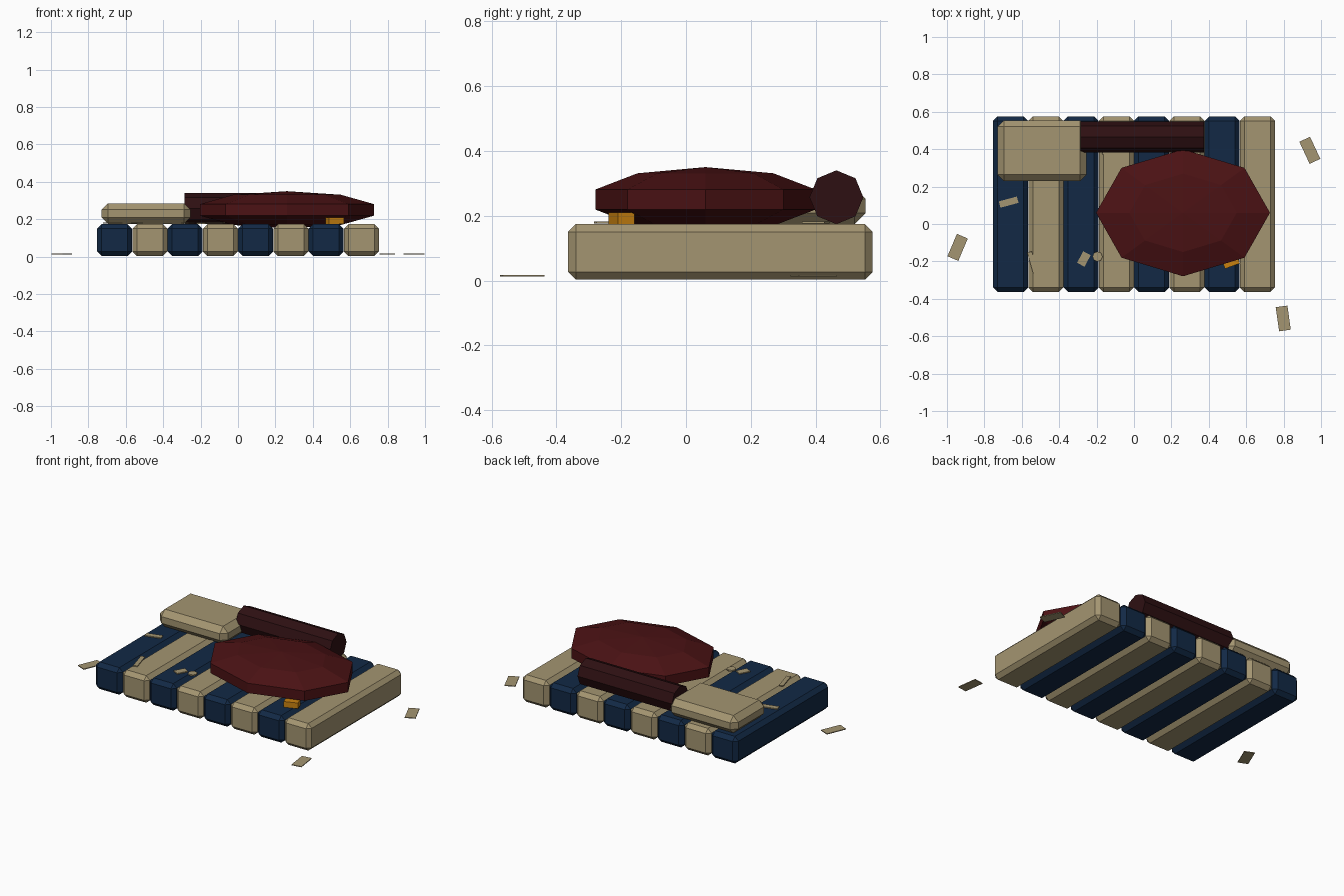
import bpy, bmesh, math
from mathutils import Matrix, Vector

if "Cube" in bpy.data.objects:
    bpy.data.objects.remove(bpy.data.objects["Cube"])


def material(name, rgb):
    m = bpy.data.materials.new(name)
    m.diffuse_color = (*rgb, 1)
    m.use_nodes = True
    m.node_tree.nodes["Principled BSDF"].inputs["Base Color"].default_value = m.diffuse_color
    return m


navy = material("navy", (0.006, 0.022, 0.06))
tan = material("tan", (0.37, 0.30, 0.165))
red = material("blanket_red", (0.07, 0.006, 0.007))
maroon = material("dark_maroon", (0.027, 0.005, 0.006))
amber = material("amber", (0.58, 0.22, 0.005))


def finish(bm, name, mat, loc, rot=0):
    me = bpy.data.meshes.new(name)
    bm.to_mesh(me)
    bm.free()
    me.materials.append(mat)
    ob = bpy.data.objects.new(name, me)
    ob.location = loc
    ob.rotation_euler.z = math.radians(rot)
    bpy.context.collection.objects.link(ob)
    return ob


def box(name, mat, loc, size, bevel=0, rot=0):
    bm = bmesh.new()
    bmesh.ops.create_cube(bm, size=1)
    bmesh.ops.scale(bm, vec=Vector(size), verts=bm.verts)
    if bevel:
        bmesh.ops.bevel(bm, geom=bm.edges[:], offset=bevel, segments=1,
                        affect='EDGES', profile=0.5)
    return finish(bm, name, mat, loc, rot)


# Striped mattress made of chamfered bars
for i in range(8):
    box(f"mattress_stripe_{i + 1}", tan if i % 2 else navy,
        ((i - 3.5) * 0.1885, 0.106, 0.0885), (0.186, 0.94, 0.171), 0.024)

# Pillow
box("pillow", tan, (-0.492, 0.392, 0.23), (0.475, 0.325, 0.11), 0.034)

# Rumpled blanket: squashed low-poly ball
bm = bmesh.new()
bmesh.ops.create_uvsphere(bm, u_segments=8, v_segments=5, radius=1)
bmesh.ops.scale(bm, vec=Vector((0.489, 0.357, 0.1)), verts=bm.verts)
finish(bm, "blanket_heap", red, (0.262, 0.06, 0.25))

# Rolled blanket along the back
bm = bmesh.new()
bmesh.ops.create_cone(bm, cap_ends=True, segments=8, radius1=0.083, radius2=0.083,
                      depth=0.66, matrix=Matrix.Rotation(math.pi / 2, 4, 'Y'))
finish(bm, "blanket_roll", maroon, (0.045, 0.464, 0.257))

# Small amber block beside the blanket
box("amber_block", amber, (0.517, -0.199, 0.192), (0.085, 0.055, 0.036), 0, 20)

# Loose scraps on the mattress: x, y, length, width, turn
for n, (x, y, l, w, r) in enumerate([
        (-0.67, 0.117, 0.10, 0.035, 15), (-0.54, -0.215, 0.135, 0.026, -74),
        (-0.268, -0.187, 0.07, 0.045, 62), (-0.12, 0.40, 0.09, 0.07, -10)]):
    box(f"mattress_scrap_{n + 1}", tan, (x, y, 0.179), (l, w, 0.006), 0, r)

# Round crumb
bm = bmesh.new()
bmesh.ops.create_cone(bm, cap_ends=True, segments=8, radius1=0.027, radius2=0.027, depth=0.008)
finish(bm, "round_scrap", tan, (-0.195, -0.174, 0.179))

# Scraps lying around the mattress
for n, (x, y, r) in enumerate([(-0.943, -0.125, 67), (0.94, 0.394, -65), (0.798, -0.505, -82)]):
    box(f"floor_scrap_{n + 1}", tan, (x, y, 0.015), (0.13, 0.063, 0.005), 0, r)
